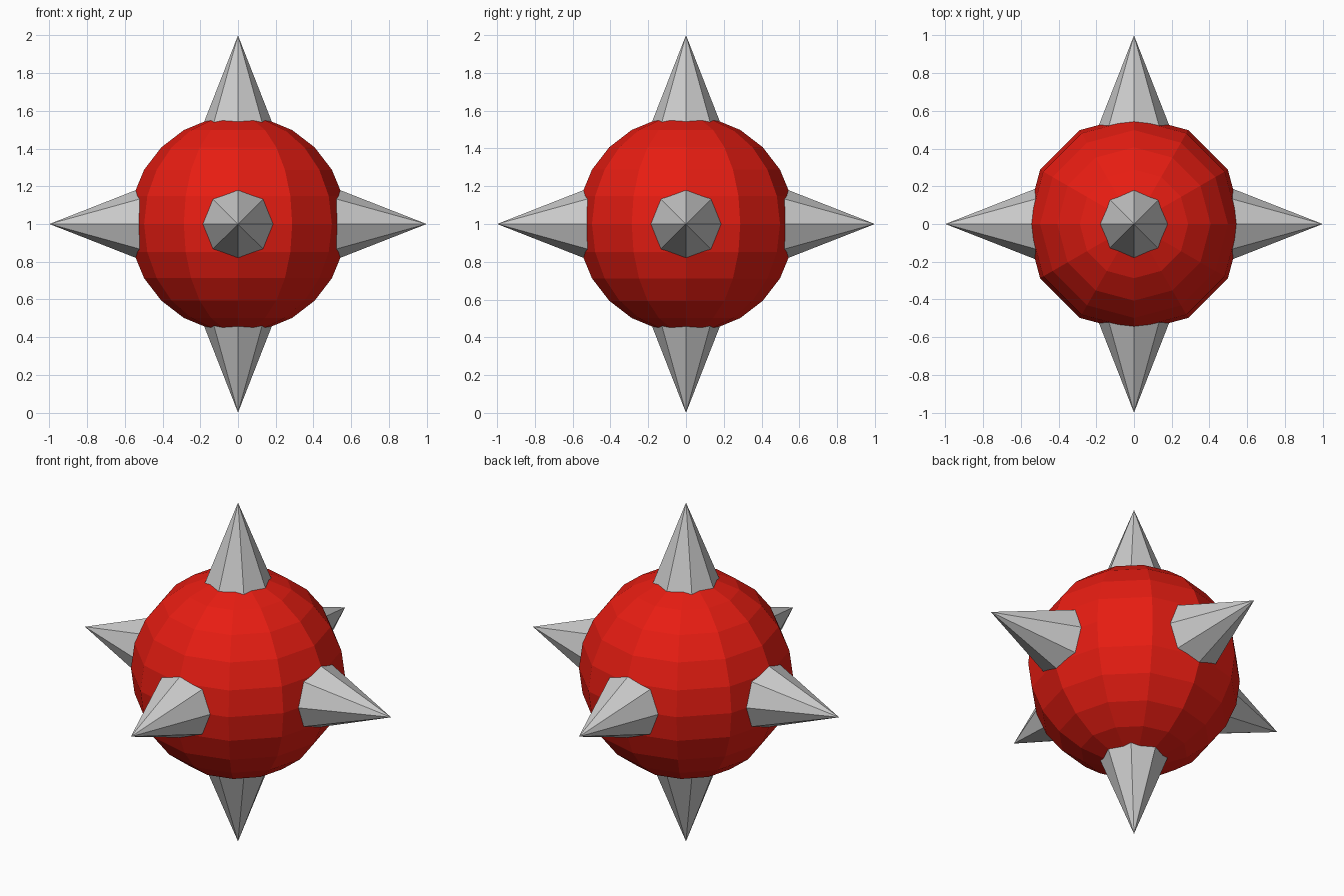
import bpy
from mathutils import Vector

if "Cube" in bpy.data.objects:
    bpy.data.objects.remove(bpy.data.objects["Cube"])

CENTRE = Vector((0, 0, 1))
TIP, BASE, SLOPE = 1.0, 0.42, 0.392   # spike reach, hidden base distance, taper

# Faceted red ball
bpy.ops.mesh.primitive_uv_sphere_add(segments=12, ring_count=12, radius=0.575, location=CENTRE)
ball = bpy.context.object
ball.name = "ball"
red = bpy.data.materials.new("red")
red.diffuse_color = (0.8, 0.012, 0.006, 1)
red.use_nodes = True
red.node_tree.nodes["Principled BSDF"].inputs["Base Color"].default_value = red.diffuse_color
ball.data.materials.append(red)


# Eight-sided spike pointing outward along one axis
def spike(name, direction):
    d = Vector(direction)
    bpy.ops.mesh.primitive_cone_add(
        vertices=8, radius1=(TIP - BASE) * SLOPE, radius2=0, depth=TIP - BASE,
        location=CENTRE + d * (TIP + BASE) / 2,
        rotation=d.to_track_quat('Z', 'Y').to_euler())
    bpy.context.object.name = name


for name, direction in {
    "top_spike": (0, 0, 1), "bottom_spike": (0, 0, -1),
    "right_spike": (1, 0, 0), "left_spike": (-1, 0, 0),
    "back_spike": (0, 1, 0), "front_spike": (0, -1, 0),
}.items():
    spike(name, direction)
